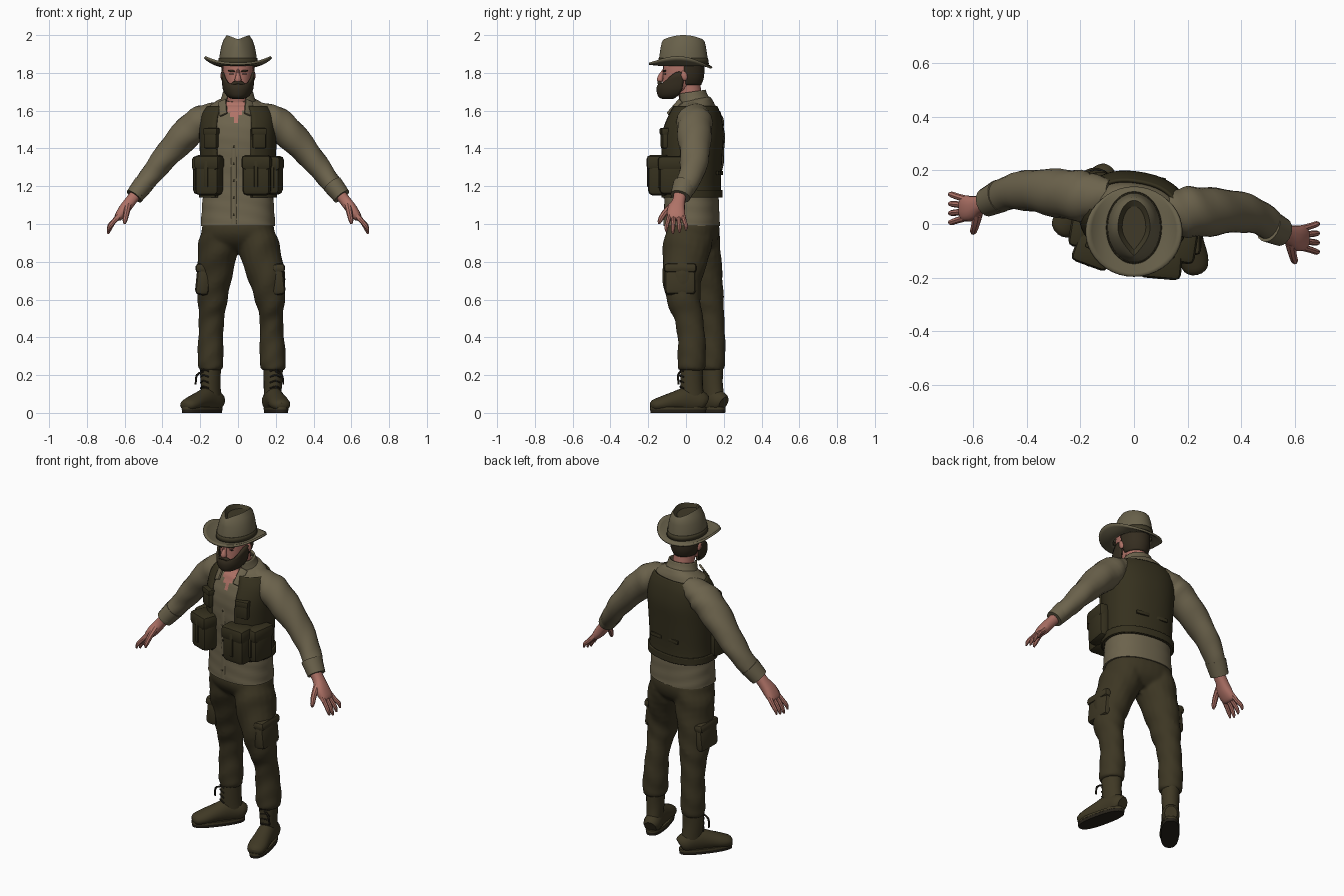
import bpy, bmesh, math
from mathutils import Vector, Euler

cube = bpy.data.objects.get("Cube")
if cube:
    bpy.data.objects.remove(cube)


def material(name, r, g, b):
    m = bpy.data.materials.new(name)
    m.use_nodes = True
    m.diffuse_color = (r, g, b, 1)
    m.node_tree.nodes["Principled BSDF"].inputs["Base Color"].default_value = (r, g, b, 1)
    return m


SHIRT = material("khaki_shirt", .15, .125, .073)
PANTS = material("dark_olive_trousers", .046, .037, .017)
VEST = material("olive_vest", .036, .03, .013)
HAT = material("khaki_felt", .14, .12, .07)
BAND = material("dark_felt", .05, .042, .021)
SKIN = material("skin", .43, .17, .135)
HAIR = material("dark_brown_hair", .035, .026, .014)
BOOT = material("boot_leather", .05, .04, .018)
SOLE = material("black_sole", .02, .016, .01)


def finish(name, bm, mats, rule=None, thick=0, angle=40):
    """Turn a bmesh into a smooth-shaded object, colouring faces by an optional rule."""
    bmesh.ops.recalc_face_normals(bm, faces=bm.faces)
    for f in bm.faces:
        f.smooth = True
        if rule:
            f.material_index = int(rule(f.calc_center_median()))
    me = bpy.data.meshes.new(name)
    bm.to_mesh(me)
    bm.free()
    me.set_sharp_from_angle(angle=math.radians(angle))
    for m in mats:
        me.materials.append(m)
    ob = bpy.data.objects.new(name, me)
    bpy.context.collection.objects.link(ob)
    if thick:
        mod = ob.modifiers.new("thickness", "SOLIDIFY")
        mod.thickness = thick
    return ob


def surf(name, rows, mats, closed=True, caps=True, **kw):
    """Skin a list of vertex rows."""
    bm = bmesh.new()
    grid = [[bm.verts.new(p) for p in row] for row in rows]
    n = len(grid[0])
    for a, b in zip(grid, grid[1:]):
        for j in range(n if closed else n - 1):
            k = (j + 1) % n
            bm.faces.new((a[j], a[k], b[k], b[j]))
    if caps and closed:
        bm.faces.new(grid[0])
        bm.faces.new(grid[-1])
    return finish(name, bm, mats, **kw)


def spline(pts, sub):
    out, last = [], len(pts) - 1
    for i in range(last):
        q = [pts[max(0, min(k, last))] for k in range(i - 1, i + 3)]
        for j in range(sub):
            t = j / sub
            out.append([b + .5 * t * (c - a + t * (2*a - 5*b + 4*c - d + t * (3*b - a - 3*c + d)))
                        for a, b, c, d in zip(*q)])
    return out + [list(pts[-1])]


def rings(pts, n=18, ref=(1, 0, 0), arc=None, power=2, fold=0, sub=3, flat=False):
    """Elliptical sections (x, y, z, ru, rv) along a smooth path; flat keeps them level."""
    pts = spline(pts, sub)
    pos = [Vector(p[:3]) for p in pts]
    rows = []
    for i, p in enumerate(pts):
        t = (pos[min(i + 1, len(pos) - 1)] - pos[max(i - 1, 0)]).normalized()
        if flat:
            t = Vector((0, 0, 1))
        u = Vector(ref)
        u = (u - t * u.dot(t)).normalized()
        v = t.cross(u)
        row = []
        for j in range(n):
            a = math.tau * j / n
            if arc:
                a = math.radians(arc[0] + (arc[1] - arc[0]) * j / (n - 1))
            c, s = math.cos(a), math.sin(a)
            k = 1 + fold * math.sin(1.4 * i + 2 * s + 3 * c)
            c = math.copysign(abs(c) ** (2 / power), c)
            s = math.copysign(abs(s) ** (2 / power), s)
            row.append(pos[i] + u * c * p[3] * k + v * s * p[4] * k)
        rows.append(row)
    return rows


def tube(name, pts, mat, rule=None, **kw):
    return surf(name, rings(pts, **kw), [mat, SKIN], rule=rule)


def shell(name, pts, mat, arc, thick=.01, **kw):
    return surf(name, rings(pts, arc=arc, **kw), [mat], closed=False, thick=thick)


def solid(name, make, loc, size, mat, rot=(0, 0, 0), bevel=0):
    bm = bmesh.new()
    make(bm)
    bmesh.ops.scale(bm, vec=size, verts=bm.verts)
    if bevel:
        bmesh.ops.bevel(bm, geom=bm.edges[:], offset=bevel, segments=2, profile=.5, affect="EDGES")
    ob = finish(name, bm, [mat])
    ob.location = loc
    ob.rotation_euler = Euler([math.radians(r) for r in rot])
    return ob


def box(name, loc, size, mat, rot=(0, 0, 0), bevel=.012):
    return solid(name, lambda bm: bmesh.ops.create_cube(bm, size=1), loc, size, mat, rot, bevel)


def ball(name, loc, size, mat, rot=(0, 0, 0)):
    return solid(name, lambda bm: bmesh.ops.create_uvsphere(
        bm, u_segments=14, v_segments=8, radius=1), loc, size, mat, rot)


# Shirt body with an open neck
TWIST = (math.cos(.16), -math.sin(.16), 0)
body = [(0, .03, .99, .197, .147), (0, .03, 1.1, .19, .141), (0, .03, 1.22, .183, .138),
        (0, .03, 1.36, .188, .146), (0, .035, 1.48, .192, .148), (0, .045, 1.57, .185, .125),
        (0, .05, 1.625, .15, .1), (0, .045, 1.66, .09, .08)]
tube("shirt_body", body, SHIRT, n=72, ref=TWIST, power=2.3, fold=.006, sub=8,
     rule=lambda c: c.y < .02 and c.z > 1.535 and abs(c.x + .012) < (c.z - 1.535) * .62)
tube("shirt_placket", [(-.022, -.114, 1.0, .014, .005), (-.022, -.108, 1.2, .014, .005),
                       (-.022, -.113, 1.4, .014, .005), (-.02, -.092, 1.54, .014, .005)], SHIRT, ref=TWIST, n=8)
for i in range(5):
    ball("shirt_button", (-.022, -.116, 1.05 + i * .09), (.005, .004, .005), BAND)
shell("shirt_collar", [(0, .045, 1.63, .105, .09), (0, .035, 1.67, .088, .08), (0, .03, 1.7, .08, .075)],
      SHIRT, (-50, 230), ref=TWIST, n=24)
for s in (-1, 1):
    box("collar_point", (s * .068 - .012, -.06, 1.615), (.045, .012, .1), SHIRT, (-36, s * 22, s * 22), .004)

# Vest, open at the front, with hem and pouches
vest = [(x, y, z, a + .013, b + .013) for x, y, z, a, b in body[1:7]]
vest[0] = (0, .03, 1.14, .2, .153)
shell("vest", vest, VEST, (-66, 246), .012, ref=TWIST, n=40, power=2.3, sub=4, flat=True)
shell("vest_hem", [(0, .03, z, .207, .16) for z in (1.14, 1.16, 1.18)], VEST, (-64, 244), ref=TWIST, n=40, power=2.3)
for name, loc, size, turn in (
        ("left_front_pouch", (.1, -.14, 1.255), (.15, .115, .21), -5),
        ("left_side_pouch", (.192, -.065, 1.25), (.078, .15, .19), -9),
        ("right_front_pouch", (-.152, -.1, 1.255), (.135, .105, .21), -20),
        ("right_side_pouch", (-.202, -.02, 1.25), (.065, .12, .19), -9)):
    box(name, loc, size, VEST, (0, 0, turn), .028)
    flap = (size[0] + .008, size[1] + .008, .08)
    box(name + "_flap", (loc[0], loc[1] - .003, loc[2] + .07), flap, VEST, (0, 0, turn), .022)
    box(name + "_strap", (loc[0], loc[1] - .005, loc[2] + .01), (.02, size[1] + .006, .14), VEST, (0, 0, turn), .004)
for s, y in ((-1, -.08), (1, -.11)):
    box("chest_pocket", (s * .125 - .015, y, 1.45), (.075, .04, .1), VEST, (0, 0, -9 + s * 18), .01)
    box("chest_flap", (s * .125 - .015, y - .003, 1.49), (.08, .042, .035), VEST, (0, 0, -9 + s * 18), .006)
    box("back_strap", (s * .06 + .02, .1775 - s * .0065, 1.27), (.08, .012, .022), VEST, (0, 0, -9), .004)

# Sleeves, cuffs and hands
for s, side, y0, y1, y2 in ((1, "left", .045, .045, -.03), (-1, "right", .105, .125, .08)):
    tube(side + "_sleeve", [(s * .085, y0, 1.603, .06, .05), (s * .145, y0, 1.573, .08, .068),
                            (s * .2, y0, 1.54, .094, .084),
                            (s * .285, (y0 + y1) / 2, 1.465, .09, .082), (s * .393, y1, 1.345, .076, .066),
                            (s * .475, (y1 + y2) / 2 + .012, 1.24, .063, .055), (s * .54, y2, 1.158, .052, .045)],
         SHIRT, ref=(0, 1, 0), fold=.035, sub=4)
    tube(side + "_cuff", [(s * .5, y2 + .024, 1.21, .063, .055), (s * .55, y2, 1.146, .054, .048)],
         SHIRT, ref=(0, 1, 0))
    h = y2 - .022
    tube(side + "_palm", [(s * .53, y2, 1.17, .034, .03), (s * .57, y2 - .008, 1.12, .034, .03),
                          (s * .604, h, 1.075, .047, .03), (s * .634, h, 1.035, .046, .022),
                          (s * .642, h, 1.022, .03, .012)], SKIN, ref=(0, 1, 0), power=2.4)
    for i in range(4):
        d = (i - 1.5) * .023
        drop = .012 * abs(i - 1.2)
        tube(side + "_finger", [(s * .625, h + d, 1.05, .013, .015), (s * .66, h + d * 1.3, 1.01, .012, .013),
                                (s * .68, h + d * 1.5, .97 + drop, .011, .011),
                                (s * .688, h + d * 1.5, .945 + drop, .005, .005)], SKIN, ref=(0, 1, 0), n=8)
    tube(side + "_thumb", [(s * .582, h - .02, 1.1, .018, .02), (s * .59, h - .06, 1.06, .016, .016),
                           (s * .598, h - .085, 1.02, .013, .013), (s * .6, h - .09, 1.0, .005, .005)],
         SKIN, ref=(0, 1, 0), n=8)

# Trousers: seat and legs fused into one cloth surface
trousers = [tube("trousers", [(0, .035, 1.0, .188, .138), (0, .035, .95, .195, .138), (0, .04, .9, .185, .115),
                              (0, .045, .86, .1, .07)], PANTS, ref=TWIST, n=28, power=2.3, flat=True)]
legs = {"left": [(.092, .02, .98, .09, .122), (.112, .005, .87, .11, .128), (.152, -.02, .72, .098, .106),
                 (.17, -.012, .6, .08, .09), (.176, .015, .5, .062, .076), (.18, .03, .38, .066, .074),
                 (.185, .03, .27, .07, .076), (.185, .03, .225, .062, .07)],
        "right": [(-.095, .05, .98, .09, .122), (-.106, .065, .87, .107, .12), (-.125, .095, .72, .092, .1),
                  (-.135, .115, .6, .08, .086), (-.14, .132, .5, .068, .071), (-.145, .14, .38, .067, .069),
                  (-.145, .14, .27, .069, .069), (-.145, .14, .225, .06, .06)]}
for side, pts in legs.items():
    trousers.append(tube(side + "_trouser_leg", pts, PANTS, fold=.035, sub=4))
with bpy.context.temp_override(active_object=trousers[0], object=trousers[0], selected_objects=trousers,
                               selected_editable_objects=trousers):
    bpy.ops.object.join()
fuse = trousers[0].modifiers.new("fuse", "REMESH")
fuse.mode, fuse.voxel_size, fuse.use_smooth_shade = "VOXEL", .01, True
soften = trousers[0].modifiers.new("soften", "SMOOTH")
soften.factor, soften.iterations = .5, 6
for s, side, x, y in ((1, "left", .208, -.03), (-1, "right", -.184, .085)):
    box(side + "_cargo_pocket", (x, y, .705), (.075, .165, .165), PANTS, (0, s * -6, 0), .025)
    box(side + "_cargo_flap", (x + s * .002, y, .765), (.078, .172, .05), PANTS, (0, s * -6, 0), .018)

# Boots, built pointing forward and then turned out
for side, x, y, turn in (("left", .185, .03, 13), ("right", -.145, .14, -38)):
    s = 1 if x > 0 else -1
    parts = [
        tube(side + "_boot_foot", [(0, .075, .05, .035, .04), (0, .05, .06, .049, .055), (0, -.02, .07, .048, .068),
                                   (0, -.09, .062, .051, .052), (0, -.16, .048, .055, .04), (0, -.205, .04, .044, .03),
                                   (0, -.222, .037, .02, .016)], BOOT),
        tube(side + "_boot_shaft", [(0, .01, .07, .046, .06), (0, 0, .16, .048, .059), (0, 0, .27, .054, .061)],
             BOOT, fold=.015),
        tube(side + "_boot_sole", [(0, -.073, 0, .05, .15), (0, -.073, .018, .052, .152)], SOLE, n=28, power=2.5, sub=1),
        tube(side + "_boot_welt", [(0, -.073, .017, .053, .153), (0, -.073, .03, .052, .152)], BOOT, n=28, power=2.5, sub=1)]
    for i in range(4):
        z = .13 + i * .03
        parts.append(tube(side + "_lace", [(-.028, -.05, z, .004, .004), (0, -.062, z + .01, .004, .004),
                                           (.028, -.05, z, .004, .004)], SOLE, ref=(0, 0, 1), n=6))
    parts.append(tube(side + "_lace_end", [(0, -.06, .22, .005, .005), (s * .03, -.08, .2, .006, .006),
                                           (s * .038, -.08, .15, .005, .005)], SOLE, ref=(0, 1, 0), n=6))
    for ob in parts:
        ob.location = (x, y, 0)
        ob.rotation_euler.z = math.radians(turn)

# Neck, head and face
tube("neck", [(0, .04, 1.6, .07, .07), (0, .025, 1.67, .06, .062), (0, .01, 1.75, .06, .065)], SKIN)
tube("head", [(0, -.07, 1.69, .035, .05), (0, -.045, 1.715, .06, .082), (0, -.028, 1.77, .075, .096),
              (0, -.022, 1.82, .081, .1), (0, -.02, 1.88, .08, .1)], SKIN, n=24, flat=True)
tube("nose", [(0, -.115, 1.815, .008, .01), (0, -.132, 1.785, .012, .014), (0, -.138, 1.762, .018, .017),
              (0, -.13, 1.75, .01, .01)], SKIN, n=10)
beard = rings([(0, -.085, 1.674, .01, .02), (0, -.075, 1.677, .038, .058), (0, -.058, 1.695, .058, .084),
               (0, -.046, 1.72, .07, .098), (0, -.036, 1.737, .076, .1)], n=28, arc=(165, 375), flat=True)
for k, row in enumerate(beard[-4:]):
    for v in row:
        v.z += .07 * k / 3 * (abs(v.x) / .076) ** 4
surf("beard", beard, [HAIR], closed=False, thick=.012)
tube("moustache", [(-.044, -.118, 1.725, .006, .007), (-.022, -.138, 1.744, .01, .01), (0, -.143, 1.749, .01, .009),
                   (.022, -.138, 1.744, .01, .01), (.044, -.118, 1.725, .006, .007)], HAIR, ref=(0, 0, 1), n=10)
ball("lips", (0, -.145, 1.728), (.017, .008, .006), SKIN)
shell("hair", [(0, .0, 1.735, .066, .08), (0, -.008, 1.78, .084, .104), (0, -.012, 1.86, .087, .11)],
      HAIR, (0, 180), n=24, flat=True)
for s in (-1, 1):
    ball("ear", (s * .082, -.01, 1.785), (.011, .017, .027), SKIN, (15, 0, 0))
    ball("eye", (s * .033, -.112, 1.794), (.013, .005, .004), SOLE, (0, 0, s * 20))
    ball("eyebrow", (s * .034, -.114, 1.81), (.021, .007, .006), HAIR, (0, s * -8, s * 20))


# Hat: pinched crown with a sunken crease, band and curled brim
def hat_row(rx, ry, z, pinch, drop, n=40):
    row = []
    for j in range(n):
        c, s = math.cos(math.tau * j / n), math.sin(math.tau * j / n)
        row.append(Vector((rx * c * (1 - pinch * max(0, -s) ** 2), -.014 + ry * s, z - drop * s * s)))
    return row


crown = [hat_row(*r) for r in ((.101, .132, 1.845, 0, 0), (.098, .127, 1.89, .05, 0), (.09, .12, 1.935, .2, 0),
                               (.078, .113, 1.972, .45, .006), (.06, .102, 2.0, .65, .022))]
surf("hat_crown", crown, [HAT], caps=False, angle=30)
crease = [crown[-1], hat_row(.044, .08, 1.972, .65, .006), hat_row(.012, .04, 1.958, .5, 0)]
surf("hat_crease", crease[1:], [BAND], angle=30)
surf("hat_crease_wall", crease[:2], [BAND], caps=False, angle=30)
surf("hat_band", [hat_row(.104, .135, 1.848, 0, 0), hat_row(.102, .131, 1.878, .04, 0)], [BAND], caps=False, thick=.004)
brim = []
for i in range(6):
    t = i / 5
    row = hat_row(.095 + .078 * t, .122 + .046 * t, 1.848, 0, 0)
    for v in row:
        v.y -= .014 * t
        side = abs(v.x) / (.095 + .078 * t)
        v.z += t * t * (.038 * side ** 3 - .008 * (1 - side)) - .07 * v.y * t
    brim.append(row)
surf("hat_brim", brim, [HAT], caps=False, thick=.012)
